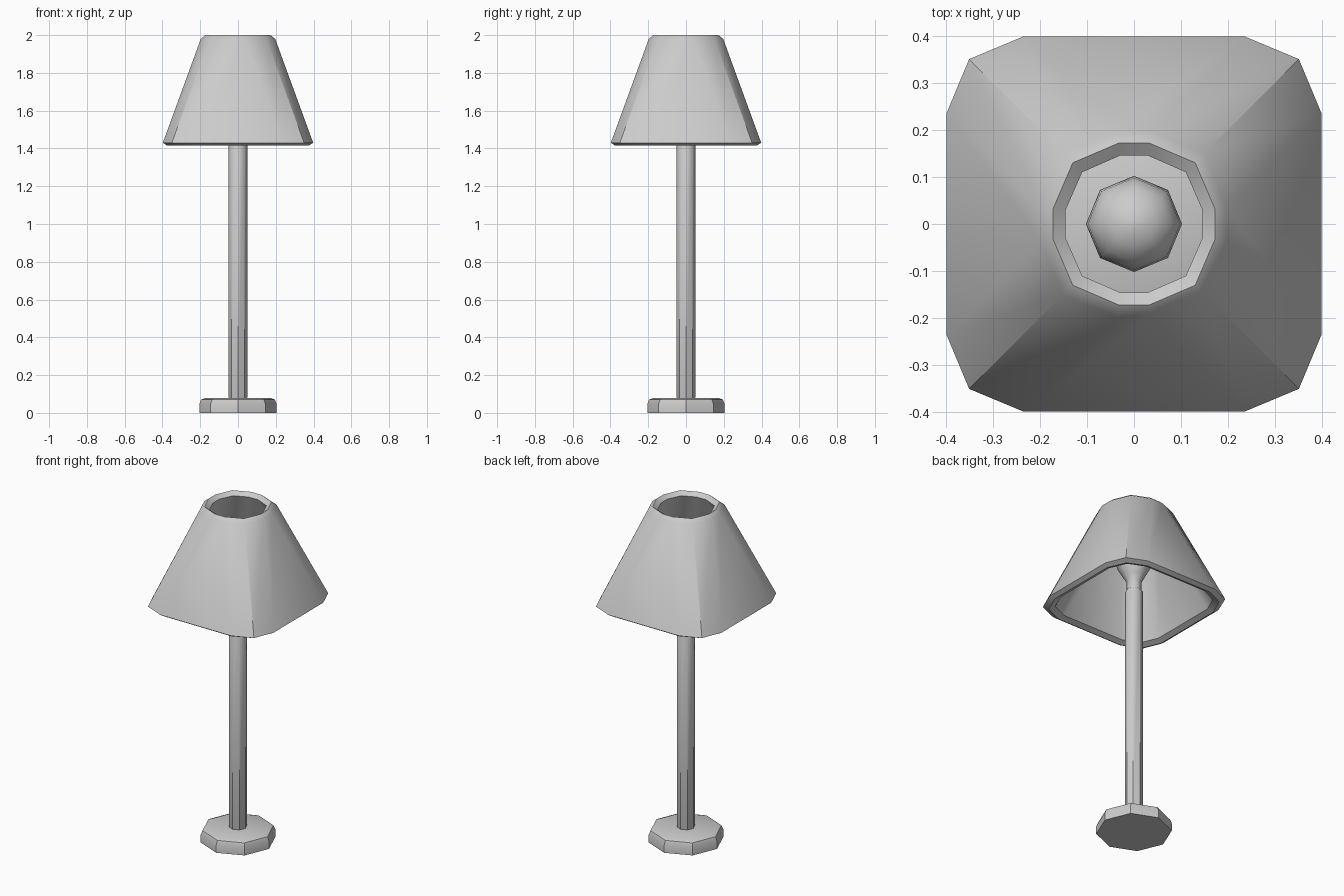
import bpy, bmesh
from math import cos, sin, pi, radians

if "Cube" in bpy.data.objects:
    bpy.data.objects.remove(bpy.data.objects["Cube"])


def loft(name, rings, closed=False, smooth=40):
    """Skin a stack of equal-sized point rings; cap ends or join last to first."""
    bm = bmesh.new()
    loops = [[bm.verts.new(p) for p in r] for r in rings]
    pairs = list(zip(loops, loops[1:]))
    if closed:
        pairs.append((loops[-1], loops[0]))
    else:
        bm.faces.new(loops[0][::-1])
        bm.faces.new(loops[-1])
    n = len(loops[0])
    for a, b in pairs:
        for i in range(n):
            j = (i + 1) % n
            bm.faces.new((a[i], a[j], b[j], b[i]))
    bmesh.ops.recalc_face_normals(bm, faces=bm.faces)
    mesh = bpy.data.meshes.new(name)
    bm.to_mesh(mesh)
    bm.free()
    ob = bpy.data.objects.new(name, mesh)
    bpy.context.collection.objects.link(ob)
    bpy.ops.object.select_all(action='DESELECT')
    ob.select_set(True)
    bpy.context.view_layer.objects.active = ob
    bpy.ops.object.shade_smooth_by_angle(angle=radians(smooth))
    return ob


def octagon(r, z):
    return [(r * cos(i * pi / 4), r * sin(i * pi / 4), z) for i in range(8)]


def rounded_square(side, corner, edge, z):
    """Twelve points: three per corner, repeated by quarter turns."""
    pts = []
    quarter = [(side, edge), (corner, corner), (edge, side)]
    for _ in range(4):
        pts += [(x, y, z) for x, y in quarter]
        quarter = [(-y, x) for x, y in quarter]
    return pts


# Foot with rounded upper edge
loft("base", [octagon(r, z) for r, z in
              [(0.205, 0), (0.205, 0.045), (0.195, 0.07), (0.17, 0.08)]])

# Upright pole
loft("pole", [octagon(r, z) for r, z in
              [(0.045, 0.07), (0.05, 0.085), (0.05, 1.495), (0.044, 1.505)]])

# Bulb with narrow neck
loft("bulb", [octagon(r, z) for r, z in
              [(0.04, 1.50), (0.04, 1.56), (0.06, 1.59), (0.088, 1.64), (0.102, 1.69),
               (0.098, 1.73), (0.08, 1.765), (0.048, 1.79), (0.012, 1.80)]], smooth=60)

# Hollow shade with ridged rims: up the outside, down the inside
loft("shade", [rounded_square(*r) for r in [
    (0.375, 0.327, 0.22, 1.415),
    (0.398, 0.35, 0.235, 1.43),
    (0.197, 0.15, 0.035, 1.98),
    (0.172, 0.13, 0.032, 2.0),
    (0.145, 0.11, 0.03, 1.98),
    (0.345, 0.302, 0.205, 1.43),
]], closed=True)
